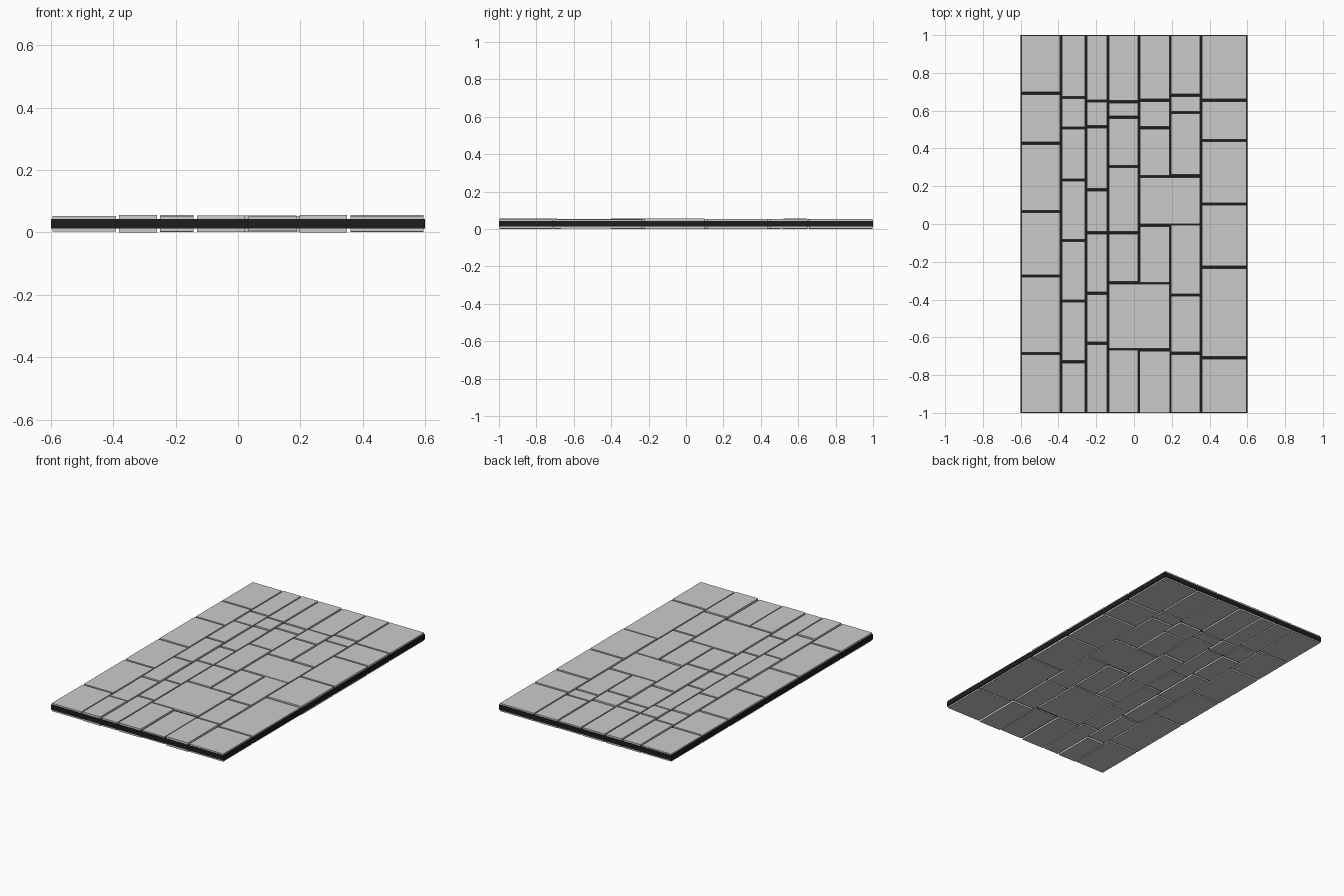
import bpy, random

random.seed(4)
MID = 0.028          # mid height of the panel


def box(name, x0, x1, y0, y1, half):
    bpy.ops.mesh.primitive_cube_add(size=1, location=((x0 + x1) / 2, (y0 + y1) / 2, MID))
    ob = bpy.context.object
    ob.name = name
    ob.scale = (x1 - x0, y1 - y0, 2 * half)
    bpy.ops.object.transform_apply(location=False, rotation=False, scale=True)
    return ob


# Dark core slab that shows in the joints
core = box("core_slab", -0.6, 0.6, -1, 1, 0.0155)
dark = bpy.data.materials.new("dark_grout")
dark.diffuse_color = (0.012, 0.012, 0.013, 1)
core.data.materials.append(dark)

# Column edges in x, and joints in y from front to back
xs = [-0.6, -0.386, -0.255, -0.137, 0.027, 0.192, 0.355, 0.6]
joints = [
    [-1, -0.686, -0.275, 0.066, 0.427, 0.692, 1],
    [-1, -0.729, -0.408, -0.087, 0.233, 0.508, 0.67, 1],
    [-1, -0.631, -0.366, -0.047, 0.181, 0.515, 0.651, 1],
    [-1, -0.662, -0.31, -0.047, 0.304, 0.565, 0.647, 1],
    [-1, -0.67, -0.315, -0.008, 0.251, 0.51, 0.655, 1],
    [-1, -0.684, -0.376, 0.0, 0.255, 0.59, 0.682, 1],
    [-1, -0.708, -0.229, 0.106, 0.442, 0.655, 1],
]
front_half = [0.025, 0.028, 0.025, 0.027, 0.023, 0.028, 0.0245]
merged = {(3, 1), (4, 1), (4, 3), (5, 3)}   # cells replaced by wide stones
GX, GY = 0.005, 0.006

# Stones, standing proud of the core on both faces
for c, ys in enumerate(joints):
    for r in range(len(ys) - 1):
        if (c, r) in merged:
            continue
        half = front_half[c] if r == 0 else random.uniform(0.0235, 0.0275)
        y0 = ys[r] + (0.003 if r == 0 else GY)
        y1 = ys[r + 1] - (0.003 if r == len(ys) - 2 else GY)
        box(f"stone_{c}_{r}", xs[c] + GX, xs[c + 1] - GX, y0, y1, half)

# Two wide stones spanning two columns
box("wide_stone_front", xs[3] + GX, xs[5] - GX, -0.658, -0.318, 0.026)
box("wide_stone_middle", xs[4] + GX, xs[6] - GX, 0.001, 0.247, 0.025)
